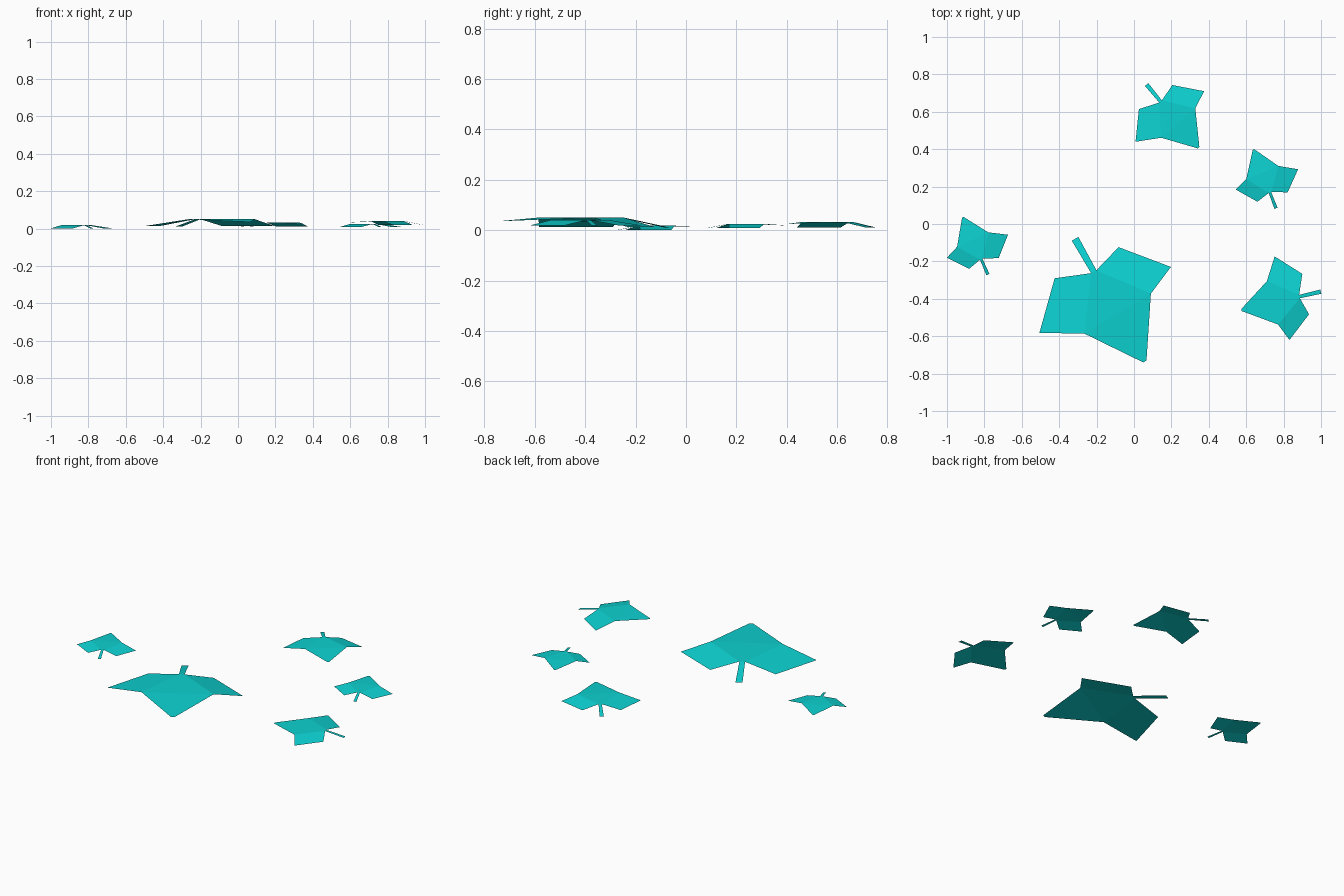
import bpy
from mathutils import Vector

if "Cube" in bpy.data.objects:
    bpy.data.objects.remove(bpy.data.objects["Cube"], do_unlink=True)

# Single flat colour
teal = bpy.data.materials.new("turquoise")
teal.use_nodes = True
colour = (0.004, 0.64, 0.64, 1)
teal.diffuse_color = colour
teal.node_tree.nodes["Principled BSDF"].inputs["Base Color"].default_value = colour

# Leaf outline as (along midrib, across, height), at full size
POINTS = {
    "base_l": (0, -0.016, 0), "base_r": (0, 0.016, 0),
    "notch_l": (0.26, -0.205, 0), "notch_r": (0.25, 0.205, 0),
    "tip_l": (0.546, -0.01, -0.014), "tip_r": (0.546, 0.01, -0.014),
    "lobe_l": (0.139, -0.41, -0.037), "lobe_r": (0.18, 0.367, -0.037),
    "back_l": (-0.072, -0.197, -0.037), "back_r": (-0.048, 0.178, -0.037),
    "stem_l": (-0.2, -0.02, -0.038), "stem_r": (-0.2, 0.02, -0.038),
}
BLADE = ["base_l notch_l notch_r base_r", "notch_l tip_l tip_r notch_r",
         "back_l lobe_l notch_l base_l", "base_r notch_r lobe_r back_r"]
STEM = ["stem_l base_l base_r stem_r"]


def sheet(name, faces, base, tip, height):
    """Flat-faced sheet placed so that the midrib runs from base to tip."""
    base, tip = Vector(base), Vector(tip)
    along = (tip - base) / 0.546
    across = Vector((-along.y, along.x))
    scale = along.length
    names = sorted({n for f in faces for n in f.split()})
    verts = []
    for n in names:
        a, c, h = POINTS[n]
        flat = base + along * a + across * c
        verts.append((flat.x, flat.y, height + h * scale))
    mesh = bpy.data.meshes.new(name)
    mesh.from_pydata(verts, [], [[names.index(n) for n in f.split()] for f in faces])
    mesh.materials.append(teal)
    obj = bpy.data.objects.new(name, mesh)
    bpy.context.scene.collection.objects.link(obj)


# Scattered leaves: name, stem joint, tip, ridge height
LEAVES = [
    ("large_leaf", (-0.215, -0.255), (0.058, -0.735), 0.05),
    ("back_leaf", (0.142, 0.655), (0.345, 0.408), 0.033),
    ("front_left_leaf", (0.885, -0.388), (0.575, -0.46), 0.04),
    ("back_left_leaf", (0.727, 0.168), (0.639, 0.398), 0.025),
    ("right_leaf", (-0.817, -0.188), (-0.915, 0.036), 0.018),
]
for name, base, tip, height in LEAVES:
    sheet(name + "_blade", BLADE, base, tip, height)
    sheet(name + "_stem", STEM, base, tip, height)
